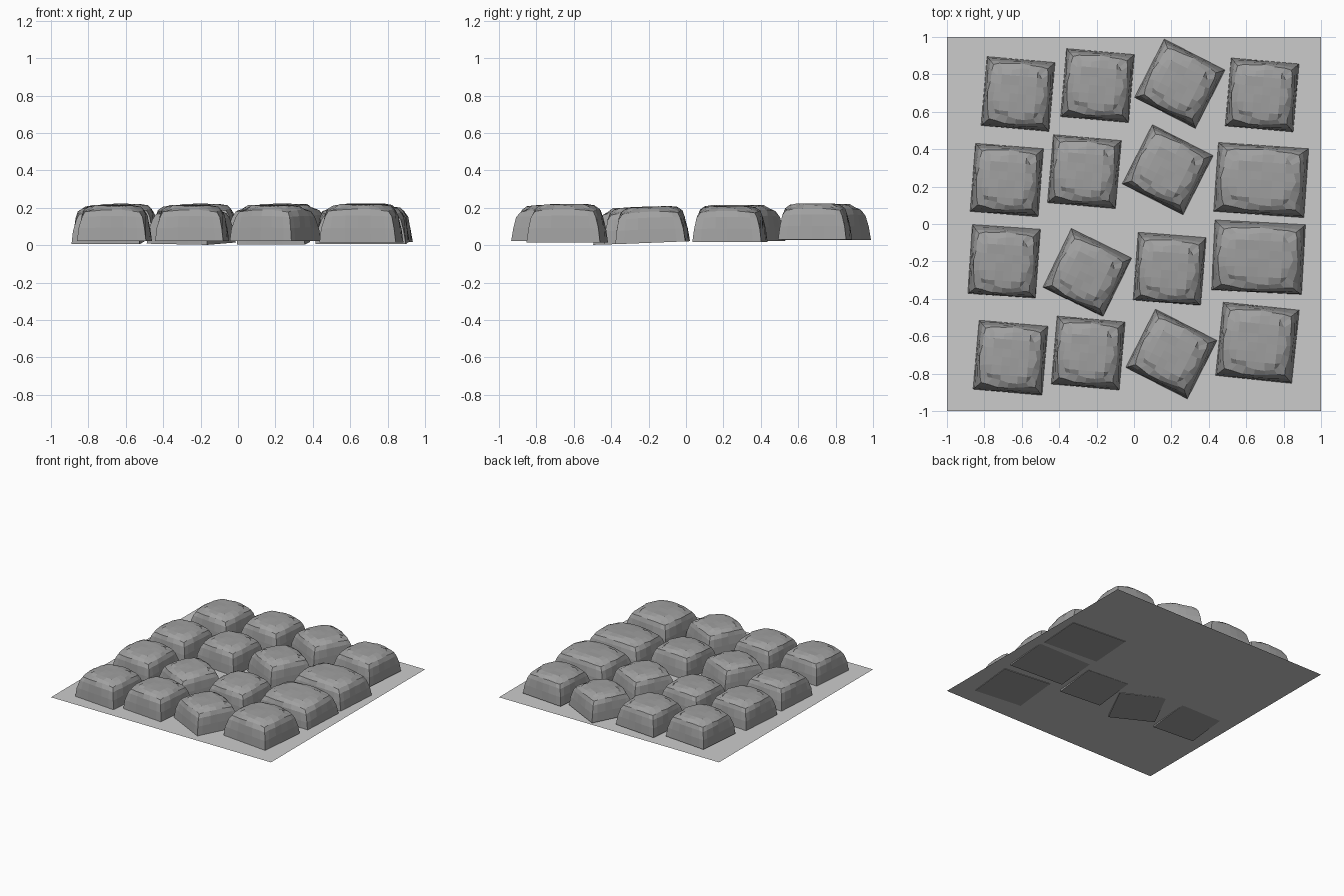
import bpy, bmesh, random
from math import radians
from mathutils import Matrix

if "Cube" in bpy.data.objects:
    bpy.data.objects.remove(bpy.data.objects["Cube"])

PLANE_Z = 0.02

# ground slab the stones sit on: a single flat sheet
bpy.ops.mesh.primitive_plane_add(size=2, location=(0, 0, PLANE_Z))
bpy.context.object.name = "base_sheet"

# dark grey of the stones
stone_grey = bpy.data.materials.new("stone_grey")
stone_grey.diffuse_color = (0.35, 0.35, 0.35, 1)
stone_grey.use_nodes = True
stone_grey.node_tree.nodes["Principled BSDF"].inputs["Base Color"].default_value = stone_grey.diffuse_color

# outline of a unit square, walked counter-clockwise, six segments a side
STEPS = (-1, -0.75, -0.35, 0, 0.35, 0.75)
SQUARE = ([(t, -1) for t in STEPS] + [(1, t) for t in STEPS] +
          [(-t, 1) for t in STEPS] + [(-1, -t) for t in STEPS])

# stone profile: height, outline scale, corner rounding, roughness
RINGS = ((0.0, 1.0, 0.0, 0.0), (0.075, 0.975, 0.02, 0.006),
         (0.14, 0.935, 0.06, 0.012), (0.174, 0.87, 0.10, 0.025),
         (0.194, 0.73, 0.15, 0.05))


def stone_mesh():
    """One hewn cobble: stacked rings with chipped edges and a worn gridded top."""
    rng = random.Random(11)
    bm = bmesh.new()
    rings = []
    for z, scale, rounding, rough in RINGS:
        ring = []
        for u, v in SQUARE:
            corner = (u * v) ** 2
            s = scale * (1 - rounding * corner) + rng.uniform(-rough, rough)
            drop = 0.11 * rounding * corner + rng.uniform(0, rough) * 0.1
            ring.append(bm.verts.new((u * s, v * s, z - drop)))
        rings.append(ring)
    n = len(SQUARE)
    for low, high in zip(rings, rings[1:]):
        for i in range(n):
            j = (i + 1) % n
            bm.faces.new((low[i], low[j], high[j], high[i]))
    # worn top: a grid whose rim is the last ring
    top = dict(zip(SQUARE, rings[-1]))
    grid = STEPS + (1,)
    scale = RINGS[-1][1]
    for u in grid:
        for v in grid:
            if (u, v) not in top:
                z = 0.200 - 0.004 * max(abs(u), abs(v)) + rng.uniform(-0.0015, 0.0015)
                top[u, v] = bm.verts.new((u * scale * 0.95, v * scale * 0.95, z))
    for a, b in zip(grid, grid[1:]):
        for c, d in zip(grid, grid[1:]):
            bm.faces.new((top[a, c], top[b, c], top[b, d], top[a, d]))
    # flat underside
    bm.faces.new(rings[0][::-1])
    me = bpy.data.meshes.new("cobble")
    bm.to_mesh(me)
    bm.free()
    me.materials.append(stone_grey)
    return me


# placement: x, y, turn in degrees, width, depth, base height, tilt
STONES = (
    (-0.62, 0.695, -5, 0.365, 0.37, 0.028, 0),
    (-0.195, 0.74, -5, 0.365, 0.365, 0.028, 0),
    (0.245, 0.75, -27, 0.365, 0.35, 0.028, 0),
    (0.685, 0.69, -5, 0.365, 0.365, 0.030, 0),
    (-0.68, 0.235, -4.5, 0.365, 0.365, 0.022, 0),
    (-0.265, 0.28, -5, 0.365, 0.365, 0.021, 0),
    (0.18, 0.29, -27, 0.365, 0.355, 0.022, 0),
    (0.68, 0.235, -4, 0.485, 0.37, 0.016, 0),
    (-0.695, -0.20, -4, 0.365, 0.37, 0.013, 2.3),
    (-0.25, -0.26, -26, 0.36, 0.35, 0.011, 2.3),
    (0.19, -0.24, -4.5, 0.365, 0.365, 0.011, 2.3),
    (0.665, -0.178, -3, 0.485, 0.375, 0.013, 2.3),
    (-0.66, -0.715, -5, 0.37, 0.37, 0.021, 0),
    (-0.245, -0.69, -5, 0.365, 0.365, 0.021, 0),
    (0.20, -0.695, -27, 0.37, 0.35, 0.021, 0),
    (0.66, -0.635, -6, 0.41, 0.395, 0.015, 0),
)

base = stone_mesh()
for k, (x, y, turn, w, d, z, tilt) in enumerate(STONES):
    ob = bpy.data.objects.new(f"cobble_{k // 4 + 1}_{k % 4 + 1}", base.copy())
    tall = 1.03 if k == 15 else 0.97
    ob.data.transform(Matrix.Translation((x, y, z)) @
                      Matrix.Rotation(radians(tilt), 4, 'X') @
                      Matrix.Rotation(radians(turn), 4, 'Z') @
                      Matrix.Diagonal((w / 2, d / 2, tall, 1)))
    bpy.context.collection.objects.link(ob)
